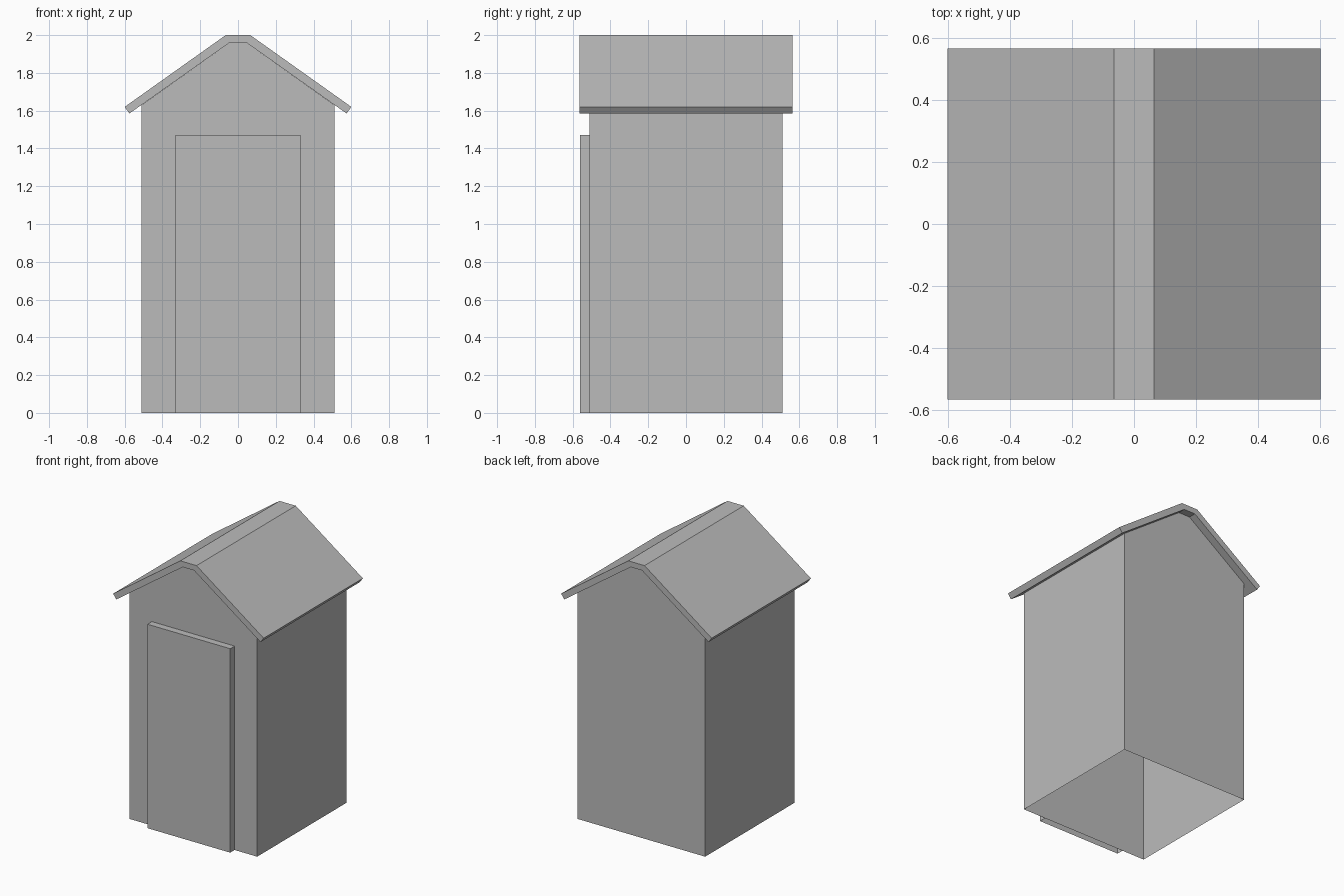
import bpy
import bmesh

cube = bpy.data.objects.get("Cube")
if cube:
    bpy.data.objects.remove(cube, do_unlink=True)

# One plain grey for the whole shed
GREY = (0.5, 0.5, 0.5, 1.0)
grey = bpy.data.materials.new("plain_grey")
grey.use_nodes = True
grey.diffuse_color = GREY
grey.node_tree.nodes["Principled BSDF"].inputs["Base Color"].default_value = GREY


def mirrored(half):
    """Complete an x-z outline from its +x half."""
    return half + [(-x, z) for x, z in reversed(half)]


def prism(name, outline, y_front, y_back, drop=None):
    """Extrude an x-z outline along y, then remove the faces picked by drop."""
    bm = bmesh.new()
    front = bm.faces.new([bm.verts.new((x, y_front, z)) for x, z in outline])
    grown = bmesh.ops.extrude_face_region(bm, geom=[front], use_keep_orig=True)
    for v in grown["geom"]:
        if isinstance(v, bmesh.types.BMVert):
            v.co.y = y_back
    bmesh.ops.recalc_face_normals(bm, faces=bm.faces)
    bm.normal_update()
    if drop:
        unwanted = [f for f in bm.faces if drop(f.normal)]
        bmesh.ops.delete(bm, geom=unwanted, context='FACES')
    mesh = bpy.data.meshes.new(name)
    bm.to_mesh(mesh)
    bm.free()
    mesh.materials.append(grey)
    obj = bpy.data.objects.new(name, mesh)
    bpy.context.collection.objects.link(obj)
    return obj


WALL = 0.51
DOOR = 0.33
ROOF = 0.565

# Walls: thin gabled shell, open underneath and under the roof
prism("walls", mirrored([(WALL, 0), (WALL, 1.63), (0.045, 1.96)]),
      -WALL, WALL, lambda n: abs(n.z) > 0.1)

# Roof: solid folded slab with a flat ridge and square-cut eaves
outer = [(0.6, 1.62), (0.065, 2.0)]
inner = [(0.045, 1.96), (0.575, 1.585)]
left_half = outer[::-1] + inner[::-1]
right_half = [(-x, z) for x, z in reversed(left_half)]
prism("roof", left_half + right_half, -ROOF, ROOF)

# Door: raised panel, open underneath and against the wall
prism("door", mirrored([(DOOR, 0), (DOOR, 1.47)]), -0.56, -WALL,
      lambda n: n.z < -0.5 or n.y > 0.5)
